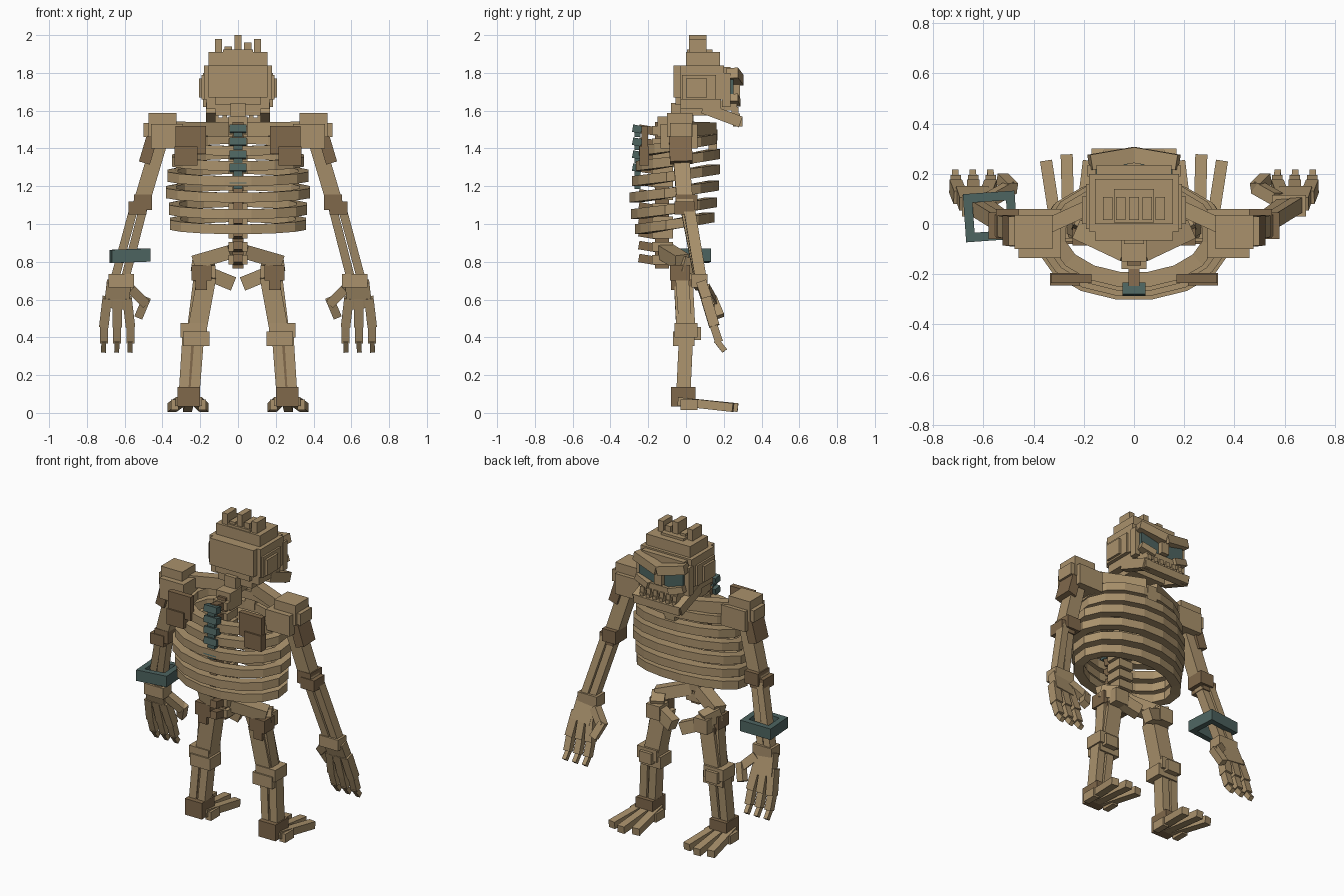
import bpy, bmesh, math
from mathutils import Vector, Matrix

if "Cube" in bpy.data.objects:
    bpy.data.objects.remove(bpy.data.objects["Cube"])


def material(name, rgb):
    m = bpy.data.materials.new(name)
    m.diffuse_color = (*rgb, 1)
    m.use_nodes = True
    m.node_tree.nodes["Principled BSDF"].inputs["Base Color"].default_value = m.diffuse_color
    return m


BONE = material("bone tan", (0.40, 0.285, 0.15))
DARK = material("dark bone", (0.215, 0.138, 0.07))
TEAL = material("teal", (0.075, 0.128, 0.118))


def finish(bm, name, mat):
    bmesh.ops.recalc_face_normals(bm, faces=bm.faces)
    me = bpy.data.meshes.new(name)
    bm.to_mesh(me)
    bm.free()
    me.materials.append(mat)
    ob = bpy.data.objects.new(name, me)
    bpy.context.collection.objects.link(ob)
    return ob


def block(name, lo, hi, mat=BONE, rot=None):
    """Box between two corners, optionally turned about its centre."""
    lo, hi = Vector(lo), Vector(hi)
    m = Matrix.Translation((lo + hi) / 2)
    if rot:
        m = m @ Matrix.Rotation(math.radians(rot[0]), 4, rot[1])
    bm = bmesh.new()
    bmesh.ops.create_cube(bm, size=1, matrix=m @ Matrix.Diagonal((*(hi - lo), 1)))
    return finish(bm, name, mat)


def beam(name, a, b, w, d, mat=BONE, ref=(0, 1, 0)):
    """Bar from a to b; d is measured towards ref, w across it."""
    a, b = Vector(a), Vector(b)
    z = (b - a).normalized()
    x = Vector(ref).cross(z).normalized()
    y = z.cross(x)
    m = Matrix((x * w, y * d, z * (b - a).length)).transposed().to_4x4()
    bm = bmesh.new()
    bmesh.ops.create_cube(bm, size=1, matrix=Matrix.Translation((a + b) / 2) @ m)
    return finish(bm, name, mat)


def ring(name, pts, normals, thick, height, mat=BONE):
    """Closed band of rectangular section running through pts."""
    bm = bmesh.new()
    rows = []
    for p, n in zip(pts, normals):
        rows.append([bm.verts.new(p + n * (u * thick / 2) + Vector((0, 0, v * height / 2)))
                     for u, v in ((1, 1), (1, -1), (-1, -1), (-1, 1))])
    for i in range(len(rows)):
        r, s = rows[i - 1], rows[i]
        for k in range(4):
            bm.faces.new((r[k - 1], r[k], s[k], s[k - 1]))
    return finish(bm, name, mat)


# ---- skull
block("skull", (-.18, -.03, 1.66), (.18, .2, 1.84))
block("skull_lower", (-.168, -.03, 1.61), (.168, .185, 1.68))
block("skull_rear", (-.155, -.065, 1.67), (.155, 0, 1.84))
block("skull_rear_inner", (-.12, -.055, 1.63), (.12, 0, 1.7))
block("skull_temples", (-.207, .0, 1.67), (.207, .11, 1.77))
block("skull_temples_wide", (-.192, -.02, 1.66), (.192, .16, 1.79))
block("skull_base", (-.12, -.03, 1.575), (.12, .13, 1.62))
block("skull_cap", (-.155, 0, 1.83), (.155, .18, 1.91))
block("skull_crest", (-.08, .005, 1.9), (.08, .14, 1.925))
for i, top in enumerate((1.98, 1.94, 2.0, 1.96, 1.98)):
    x = (i - 2) * .052
    block("crown_spike", (x - .019, .015, 1.88), (x + .019, .108, top))
block("forehead", (-.15, .19, 1.765), (.15, .235, 1.83))
block("nose_bridge", (-.026, .2, 1.665), (.026, .285, 1.76))
block("upper_jaw", (-.13, .15, 1.6), (.13, .27, 1.655))

for s in (-1, 1):
    # brows, eyes, cheeks and jaw sides
    beam("brow", (0, .275, 1.76), (s * .175, .245, 1.80), .055, .062)
    block("eye", (s * .09 - .064, .19, 1.655), (s * .09 + .064, .252, 1.765), TEAL)
    beam("cheek", (s * .07, .265, 1.64), (s * .165, .25, 1.67), .04, .05)
    block("cheek_side", (s * .168 - .017, .19, 1.62), (s * .168 + .017, .235, 1.80))
    beam("jaw_side", (s * .145, .09, 1.615), (s * .145, .29, 1.54), .05, .06)
beam("jaw_front", (-.16, .275, 1.54), (.16, .275, 1.54), .05, .05)
for i in range(6):
    x = (i - 2.5) * .046
    block("upper_tooth", (x - .014, .24, 1.58), (x + .014, .278, 1.62))
    block("lower_tooth", (x - .012, .255, 1.55), (x + .012, .287, 1.585))

# ---- spine with rear spurs, the upper spurs capped in teal
block("neck_lower", (-.05, -.15, 1.46), (.05, -.03, 1.57))
block("neck_upper", (-.04, -.08, 1.53), (.04, .04, 1.64))
for i in range(11):
    z = 1.495 - i * .0685
    block("vertebra", (-.05, -.18, z - .025), (.05, -.07, z + .025))
    block("spine_core", (-.028, -.165, z - .045), (.028, -.09, z + .045), DARK)
    beam("spine_spur", (0, -.16, z - .005), (0, -.25, z + .01), .045, .045,
         DARK, (0, 0, 1))
    if i < 5:
        block("spur_cap", (-.045, -.283, z - .012), (.045, -.235, z + .028), TEAL, (-10, 'X'))
        block("spur_cap_stem", (-.025, -.272, z - .035), (.025, -.24, z), TEAL)

# ---- ribs: closed hoops, low at the back and rising to the front
N = 16
ribs = ((1.415, .33, -.25, .165), (1.335, .35, -.265, .18), (1.255, .375, -.285, .18),
        (1.168, .383, -.30, .175), (1.08, .368, -.29, .165), (1.0, .362, -.27, .15))
for z0, w, back, front in ribs:
    t = .06
    cy = (back + front) / 2
    rx, ry = w - t / 2, (front - back) / 2 - t / 2
    pts, nor = [], []
    for k in range(N):
        a = 2 * math.pi * (k + .5) / N
        c, sn = math.cos(a), math.sin(a)
        pts.append(Vector((rx * c * 1.02, cy + ry * sn * 1.02,
                           z0 + (.036 if sn > 0 else .028) * sn)))
        nor.append(Vector((c / rx, sn / ry, 0)).normalized())
    ring("rib_hoop", pts, nor, t, .052)
block("breastbone", (-.035, .12, 1.36), (.035, .165, 1.5), BONE, (-2, 'X'))

for s in (-1, 1):
    def P(x, y, z):
        return (s * x, y, z)

    def mblock(name, lo, hi, mat=BONE):
        xs = sorted((s * lo[0], s * hi[0]))
        return block(name, (xs[0], *lo[1:]), (xs[1], *hi[1:]), mat)

    # ---- shoulders
    beam("collar_bone", P(.37, -.02, 1.505), P(.03, .135, 1.5), .06, .075, BONE, (0, 0, 1))
    mblock("shoulder", (.325, -.1, 1.46), (.475, .035, 1.588))
    mblock("shoulder_inner", (.29, -.135, 1.40), (.46, .06, 1.53))
    mblock("shoulder_outer", (.36, -.085, 1.46), (.5, .03, 1.535))
    mblock("shoulder_blade", (.17, -.235, 1.37), (.33, -.2, 1.52), DARK)
    mblock("shoulder_blade_tip", (.215, -.245, 1.31), (.335, -.195, 1.41), DARK)

    # ---- arms
    beam("upper_arm", P(.405, -.035, 1.47), P(.515, -.005, 1.1), .085, .085)
    beam("upper_arm_guard", P(.455, -.03, 1.46), P(.495, -.025, 1.325), .06, .12, DARK)
    mblock("elbow", (.455, -.055, 1.075), (.55, .06, 1.155), DARK)
    mblock("elbow_outer", (.485, -.06, 1.05), (.58, .045, 1.12), DARK)
    beam("forearm_inner", P(.5, .0, 1.09), P(.6, .075, .7), .045, .06)
    beam("forearm_outer", P(.55, .015, 1.09), P(.655, .08, .7), .045, .06)
    mblock("wrist", (.55, .03, .665), (.685, .115, .735))
    beam("palm", P(.63, .08, .69), P(.645, .125, .56), .13, .055)
    for x in (.57, .64, .71):
        x0 = .64 + (x - .64) * .75
        beam("finger_base", P(x0, .105, .61), P(x, .15, .46), .05, .055)
        beam("finger_mid", P(x, .14, .48), P(x, .175, .375), .042, .042)
        beam("finger_tip", P(x, .16, .385), P(x + .002, .205, .328), .026, .03)
    beam("thumb_base", P(.57, .1, .66), P(.49, .145, .58), .05, .05)
    beam("thumb_tip", P(.485, .14, .605), P(.525, .18, .51), .045, .045)

    # ---- pelvis and hips
    beam("pelvis_wing", P(.03, -.11, .855), P(.22, -.02, .80), .075, .08)
    beam("pelvis_arm", P(.21, -.03, .79), P(.16, .06, .76), .08, .08, BONE, (0, 0, 1))
    mblock("hip_joint", (.14, -.085, .70), (.245, .02, .782), DARK)
    mblock("hip_joint_lower", (.165, -.08, .65), (.225, .03, .71), DARK)
    beam("pelvis_front", P(.19, .04, .75), P(.03, .08, .685), .075, .06)
    mblock("hip_front", (.12, .0, .69), (.215, .095, .78))

    # ---- legs
    beam("thigh", P(.165, -.015, .72), P(.22, 0, .42), .1, .1)
    beam("thigh_ridge", P(.215, -.02, .7), P(.25, 0, .42), .045, .07)
    mblock("knee", (.165, -.06, .40), (.305, .06, .475))
    mblock("knee_lower", (.15, -.07, .355), (.29, .045, .43))
    mblock("knee_cap", (.19, .03, .385), (.275, .08, .455))
    beam("shin_inner", P(.205, 0, .4), P(.23, -.015, .08), .05, .075)
    beam("shin_outer", P(.27, 0, .4), P(.29, -.015, .08), .05, .075)
    beam("shin_core", P(.235, -.005, .4), P(.26, -.02, .08), .05, .05, DARK)

    # ---- feet
    mblock("ankle", (.2, -.08, .035), (.32, .05, .138), DARK)
    for x0, x1, y1 in ((.215, .18, .25), (.26, .268, .275), (.305, .35, .25)):
        beam("toe", P(x0, -.04, .06), P(x1, y1, .028), .048, .046, BONE, (0, 0, 1))
    for x in (.19, .335):
        mblock("foot_side", (x - .02, -.03, .015), (x + .02, .06, .07))

# ---- square bracelet on one wrist, slightly turned
turn = Matrix.Rotation(math.radians(4), 3, 'Z')
signs = ((1, 1), (-1, 1), (-1, -1), (1, -1))
corners = [Vector((-.572, .03, .832)) + turn @ Vector((u * .085, v * .078, u * .004))
           for u, v in signs]
ring("bracelet", corners, [turn @ Vector((u, v, 0)) for u, v in signs], .036, .07, TEAL)
